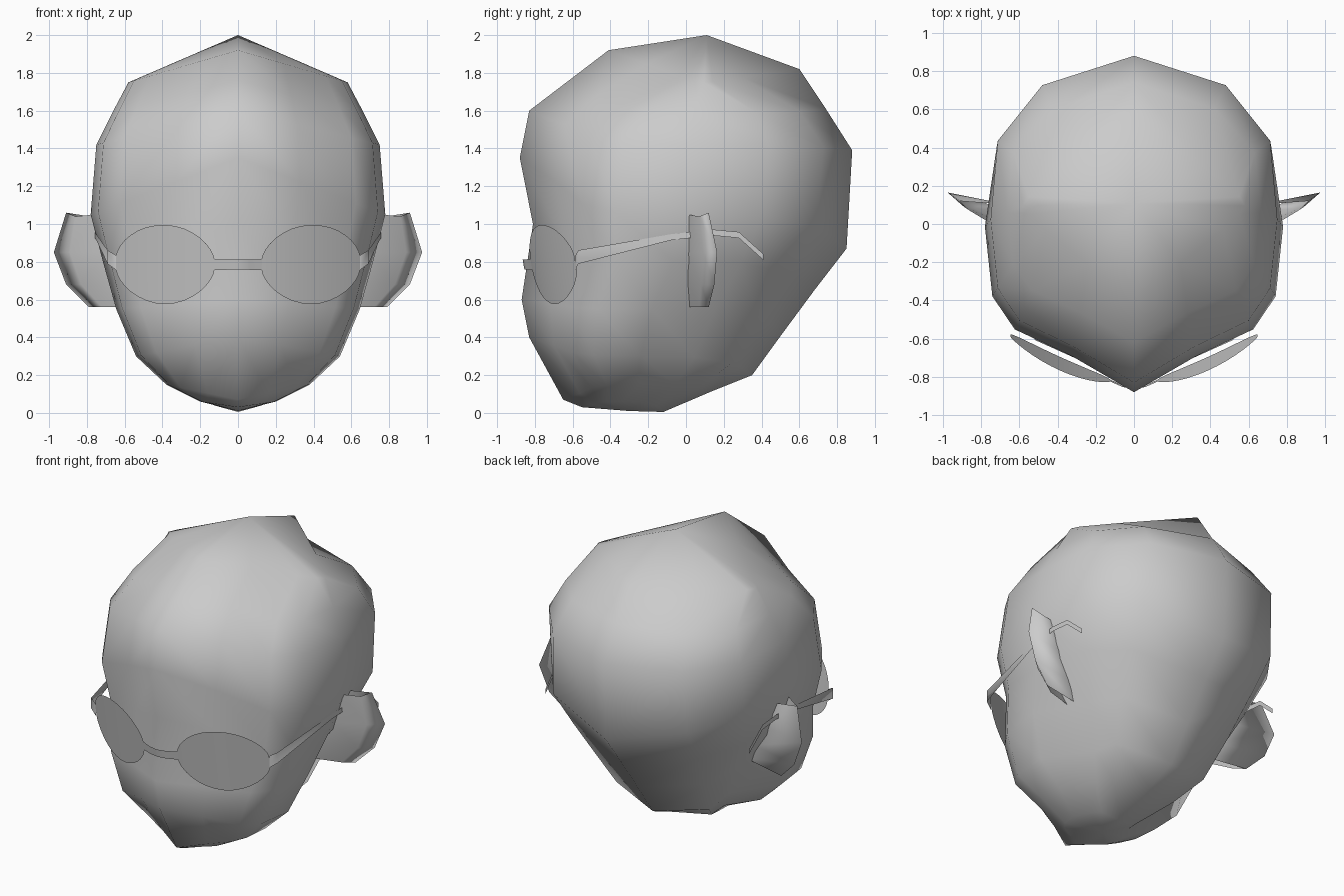
import bpy, bmesh, math
from mathutils import Vector

cube = bpy.data.objects.get("Cube")
if cube:
    bpy.data.objects.remove(cube, do_unlink=True)

grey = bpy.data.materials.new("plain grey")
grey.use_nodes = True
colour = (0.6, 0.6, 0.6, 1)
grey.diffuse_color = colour
grey.node_tree.nodes["Principled BSDF"].inputs["Base Color"].default_value = colour


def lerp(a, b, t):
    return a + (b - a) * t


def loft(name, rows):
    """Skin rows of points into a half surface, mirrored across x = 0."""
    bm = bmesh.new()
    grid = [[bm.verts.new(p) for p in row] for row in rows]
    for a, b in zip(grid, grid[1:]):
        for i in range(len(a) - 1):
            bm.faces.new((a[i], b[i], b[i + 1], a[i + 1]))
    bmesh.ops.remove_doubles(bm, verts=bm.verts, dist=0.0005)
    bmesh.ops.recalc_face_normals(bm, faces=bm.faces)
    centre = Vector((0, 0, 0.9))
    outward = sum(f.normal.dot(f.calc_center_median() - centre) * f.calc_area() for f in bm.faces)
    if outward < 0:
        bmesh.ops.reverse_faces(bm, faces=bm.faces)
    for f in bm.faces:
        f.smooth = True
    mesh = bpy.data.meshes.new(name)
    bm.to_mesh(mesh)
    bm.free()
    mesh.materials.append(grey)
    obj = bpy.data.objects.new(name, mesh)
    bpy.context.collection.objects.link(obj)
    mirror = obj.modifiers.new("Mirror", 'MIRROR')
    mirror.use_mirror_merge = True


# Head: half outline as (share of width, share of depth), front to back
outline = [(0, 0), (.42, .11), (.80, .19), (.95, .29), (1, .5), (.95, .74), (.64, .91), (0, 1)]
hollow = 5  # outline point behind the ear and jaw
# Rings: front z, front y, side z, half width, back z, back y, hollow narrowing, roundness
rings = [
    (1.92, -.41, 1.75, .58, 1.82, .60, 1, .1),
    (1.76, -.62, 1.59, .665, 1.61, .74, 1, .95),
    (1.60, -.83, 1.42, .75, 1.39, .88, 1, 1),
    (1.35, -.88, 1.05, .78, .87, .85, .97, 1),
    (1.00, -.81, .80, .715, .65, .68, .92, 1),
    (.60, -.87, .55, .645, .42, .51, .77, 1),
    (.40, -.83, .30, .54, .20, .35, .68, 1),
    (.07, -.65, .15, .38, .12, .15, .68, 1),
    (.03, -.55, .06, .20, .005, -.12, .8, 1),
]


def head_ring(zf, yf, zs, width, zb, yb, narrow, roundness):
    row = []
    for i, (share, depth) in enumerate(outline):
        x = width * share * (narrow if i == hollow else 1)
        # A ring without roundness is a plain diamond
        straight = share / 2 if depth <= .5 else 1 - share / 2
        y = lerp(yf, yb, lerp(straight, depth, roundness))
        row.append((x, y, lerp(zf if depth < .5 else zb, zs, share)))
    return row


count = len(outline)
loft("head", [[(0, .11, 2)] * count] + [head_ring(*r) for r in rings] + [[(0, -.3, .01)] * count])

# Ears: thin wedges running front root, bowl, rim, back root
front_root = [(.76, .01, 1.05), (.70, .01, .85), (.63, .01, .69), (.55, .02, .56)]
bowl = [(.86, .07, 1.04), (.89, .09, .85), (.83, .08, .68), (.72, .07, .56)]
rim = [(.91, .12, 1.06), (.975, .165, .85), (.91, .15, .68), (.79, .12, .56)]
back_root = [(.72, .11, 1.03), (.65, .10, .85), (.56, .08, .69), (.48, .05, .57)]
loft("ears", [front_root, bowl, rim, back_root])


# Spectacles: bridge and lenses as one bent sheet
def lens_row(x):
    swell = max(0, 1 - ((x - .385) / .26) ** 2)
    half = .026 + .02 * x + .176 * swell ** .65
    mid = .785 + .04 * max(0, x - .4)
    y = max(-.86, -.875 + .45 * x) - .03 * swell
    return [(x, y - .17 * s * half, mid + s * half) for s in (-1, 1)]


angles = [math.pi * i / 16 for i in range(17)]
stations = [0, .06] + [.385 - .26 * math.cos(a) for a in angles]
loft("spectacle_lenses", [lens_row(x) for x in stations])

# Spectacle arms: narrow strips hooked behind the ears
path = [(.645, -.585, .795, .039), (.69, -.57, .825, .036), (.75, -.08, .93, .016),
        (.765, .14, .955, .016), (.765, .28, .942, .016), (.755, .41, .825, .016)]
loft("spectacle_arms", [[(x, y, z - h), (x, y, z + h)] for x, y, z, h in path])
